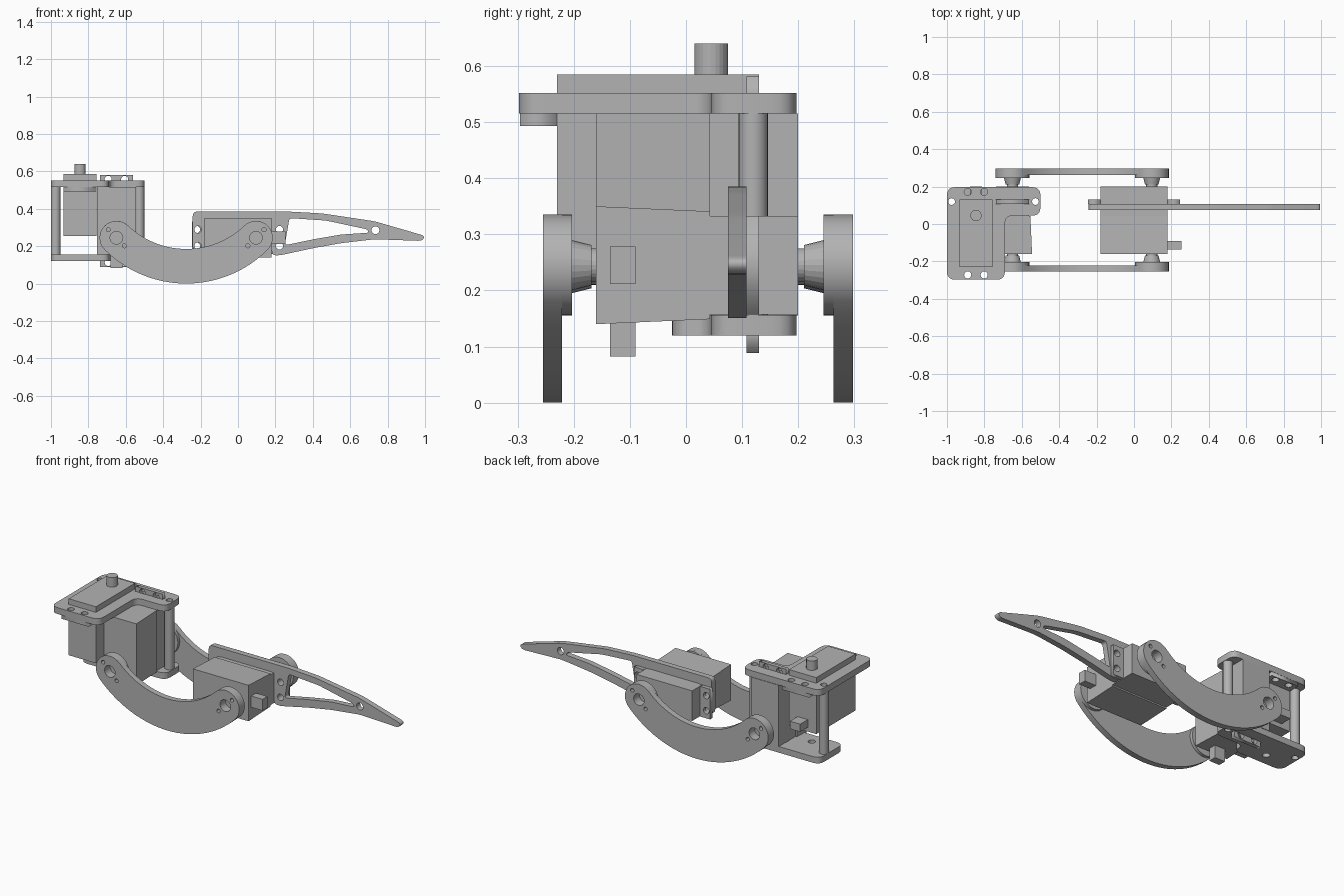
import bpy, bmesh, math
from mathutils import Matrix, Vector

if "Cube" in bpy.data.objects:
    bpy.data.objects.remove(bpy.data.objects["Cube"])

grey = bpy.data.materials.new("plain grey")
grey.diffuse_color = (0.45, 0.45, 0.45, 1)
grey.use_nodes = True
grey.node_tree.nodes["Principled BSDF"].inputs["Base Color"].default_value = grey.diffuse_color


def finish(name, bm):
    bmesh.ops.remove_doubles(bm, verts=bm.verts, dist=1e-5)
    bmesh.ops.recalc_face_normals(bm, faces=bm.faces)
    me = bpy.data.meshes.new(name)
    bm.to_mesh(me)
    bm.free()
    me.materials.append(grey)
    ob = bpy.data.objects.new(name, me)
    bpy.context.collection.objects.link(ob)
    return ob


def frame(origin, u, v, w):
    """Matrix taking local u, v, w to the given world directions."""
    m = Matrix((u, v, w)).transposed().to_4x4()
    m.translation = origin
    return m


TOP = Matrix.Identity(4)                                     # outline in x, y
SIDE = frame((0, 0, 0), (1, 0, 0), (0, 0, 1), (0, 1, 0))     # outline in x, z


def arc(cx, cy, r, a0, a1, n):
    return [(cx + r * math.cos(a0 + (a1 - a0) * i / n),
             cy + r * math.sin(a0 + (a1 - a0) * i / n)) for i in range(n + 1)]


def hole(cx, cy, r, n=20):
    return arc(cx, cy, r, 0, math.tau, n)[:-1]


def rect(u0, u1, v0, v1):
    return [(u0, v0), (u1, v0), (u1, v1), (u0, v1)]


def rounded(pts, r, n=5):
    """Round the corners of an outline."""
    out = []
    for i, p in enumerate(pts):
        p, a, b = Vector(p), Vector(pts[i - 1]), Vector(pts[(i + 1) % len(pts)])
        s = p + (a - p).normalized() * min(r, (a - p).length * 0.45)
        e = p + (b - p).normalized() * min(r, (b - p).length * 0.45)
        for k in range(n + 1):
            t = k / n
            out.append(tuple(s * (1 - t) ** 2 + p * 2 * t * (1 - t) + e * t * t))
    return out


def plate(name, loops, lo, hi, mat):
    """Flat plate with holes: first loop is the outline."""
    cu = bpy.data.curves.new(name, 'CURVE')
    cu.dimensions, cu.fill_mode, cu.extrude = '2D', 'BOTH', (hi - lo) / 2
    for loop in loops:
        sp = cu.splines.new('POLY')
        sp.points.add(len(loop) - 1)
        for pt, (u, v) in zip(sp.points, loop):
            pt.co = (u, v, 0, 1)
        sp.use_cyclic_u = True
    tmp = bpy.data.objects.new("tmp", cu)
    bpy.context.collection.objects.link(tmp)
    me = bpy.data.meshes.new_from_object(tmp)
    bpy.data.objects.remove(tmp)
    bm = bmesh.new()
    bm.from_mesh(me)
    bpy.data.meshes.remove(me)
    bm.transform(mat @ Matrix.Translation((0, 0, (lo + hi) / 2)))
    return finish(name, bm)


def box(bm, u, v, w, v_end=None):
    """Box by ranges; v_end gives a different v range at the low w end."""
    rows = [(w[0], v_end or v), (w[1], v)]
    vs = [[bm.verts.new((a, b, h)) for a, b in rect(*u, *vv)] for h, vv in rows]
    for i in range(4):
        j = (i + 1) % 4
        bm.faces.new((vs[0][i], vs[0][j], vs[1][j], vs[1][i]))
    bm.faces.new(vs[0])
    bm.faces.new(vs[1])


def cone(bm, u, w0, w1, r0, r1):
    bmesh.ops.create_cone(bm, cap_ends=True, segments=24, radius1=r0, radius2=r1,
                          depth=w1 - w0,
                          matrix=Matrix.Translation((u, 0, (w0 + w1) / 2)))


def servo(name, mat, double):
    """Motor with length u, width v, height w; w = 0 is the output face."""
    bm = bmesh.new()
    W, AX = 0.088, 0.095
    if double:
        box(bm, (-.18, .18), (-W, W), (-.157, 0))
        box(bm, (-.18, .18), (-.096, .096), (-.36, -.157), (-.105, .105))
        box(bm, (.18, .253), (-.033, .033), (-.335, -.29))
        cone(bm, AX, 0, .012, .03, .03)
        cone(bm, AX, .01, .046, .036, .045)
        cone(bm, AX, -.37, -.36, .03, .03)
        cone(bm, AX, -.404, -.368, .045, .036)
    else:
        box(bm, (-.18, .18), (-W, W), (-.33, 0))
        box(bm, (.18, .25), (-.033, .033), (-.305, -.26))
        cone(bm, AX, 0, .055, .03, .03)
    bm.transform(mat)
    finish(name, bm)
    # mounting flange ears with two screw holes at each end
    for s in (-1, 1):
        u0, u1 = sorted((s * .18, s * .246))
        plate(name + "_ear", [rect(u0, u1, -W, W)] +
              [hole(s * .222, v, .019) for v in (-.044, .044)], -.092, -.07, mat)


X, Y, Z = Vector((1, 0, 0)), Vector((0, 1, 0)), Vector((0, 0, 1))
servo("lower_leg_servo", frame((0, .2, .245), X, Z, Y), True)
servo("upper_leg_servo", frame((-.65, .2, .335), -Z, X, Y), True)
servo("hip_servo", frame((-.845, -.05, .585), Y, X, Z), False)

# Hip bracket plates, joined by two hollow spacers
slot = rect(-.74, -.56, .106, .132)
posts = [(-.975, .12), (-.527, .12)]
post_holes = [hole(x, y, .018) for x, y in posts]


def bracket(y0):
    return rounded([(-1, y0), (-.69, y0), (-.69, .045), (-.5, .045),
                    (-.5, .197), (-1, .197)], .045)


plate("top_bracket", [bracket(-.298), slot, rect(-.932, -.758, -.229, .129)] + post_holes +
      [hole(x, y, .019) for x in (-.889, -.801) for y in (-.272, .172)], .515, .552, TOP)
plate("bottom_bracket", [bracket(-.025), slot, hole(-.845, .045, .02)] + post_holes,
      .12, .156, TOP)
for x, y in posts:
    plate("spacer", [hole(x, y, .026, 24), hole(x, y, .018)], .156, .515, TOP)

# Curved side links: big arcs tangent to the two end bosses
MID, HALF, BZ, BR = -.277, .373, .245, .09
RO, RI = .616, .448
CI = .185 + RI
ao = math.atan2(RO - BZ, HALF)      # outer tangent direction
ai = math.atan2(CI - BZ, HALF)      # inner tangent direction
L, R = MID - HALF, MID + HALF
outline = (arc(MID, RO, RO, math.pi + ao, math.tau - ao, 32)
           + arc(R, BZ, BR, -ao, math.pi - ai, 16)[1:]
           + arc(MID, CI, RI, -ai, -math.pi + ai, 24)[1:]
           + arc(L, BZ, BR, ai, math.pi + ao, 16)[1:-1])


def boss_holes(x, s):
    return [hole(x, BZ, .034), hole(x + s * .043, BZ + .043, .011, 12),
            hole(x - s * .043, BZ - .043, .011, 12)]


ends = ((L, -1), (R, 1))
for side, p0, p1, b0, b1 in (("front", -.255, -.221, -.221, -.203),
                             ("back", .263, .298, .245, .263)):
    plate(side + "_link", [outline] + [h for x, s in ends for h in boss_holes(x, s)],
          p0, p1, SIDE)
    for x, s in ends:
        plate(side + "_link_boss", [hole(x, BZ, BR, 32)] + boss_holes(x, s), b0, b1, SIDE)

# Pointed foot plate wrapped round the lower servo
foot = rounded([(-.242, .17), (-.18, .17), (-.18, .335), (.18, .335), (.18, .153),
                (.22, .15), (.4, .189), (.55, .216), (.73, .237), (.985, .228),
                (1, .255), (.73, .333), (.45, .375), (.27, .385), (-.242, .385)], .025, 4)
window = rounded([(.25, .205), (.4, .236), (.55, .262), (.7, .272), (.69, .29),
                  (.47, .337), (.275, .35)], .015, 3)
plate("foot_plate", [foot, window, hole(.735, .285, .021)] +
      [hole(u, z, .019) for u in (-.214, .222) for z in (.201, .289)], .075, .108, SIDE)
